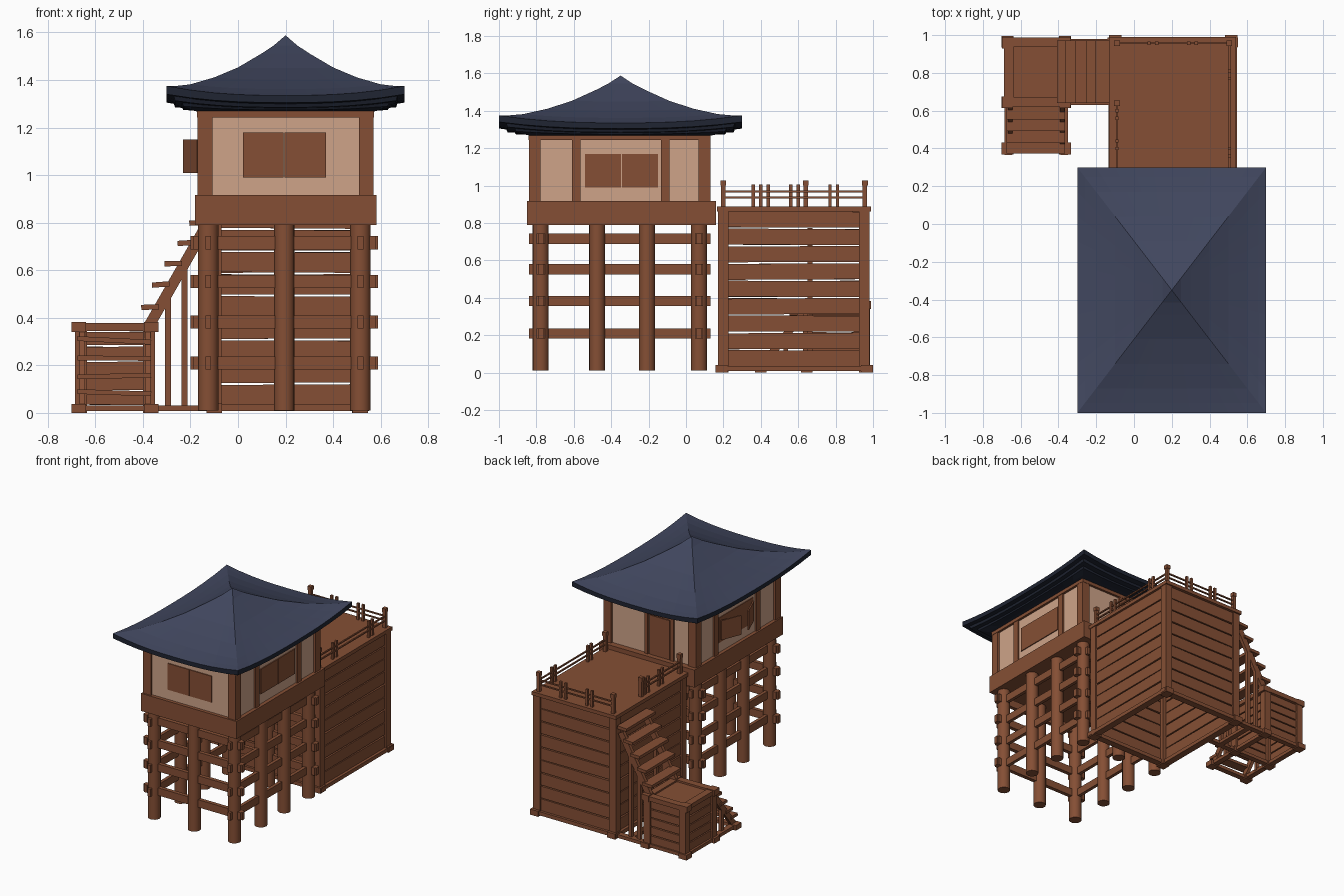
import bpy, bmesh, math, random
from mathutils import Matrix, Vector

random.seed(4)


def material(name, rgb):
    m = bpy.data.materials.new(name)
    m.diffuse_color = (*rgb, 1)
    return m


WOOD = material("brown wood", (0.235, 0.078, 0.035))
PLASTER = material("pale plaster", (0.62, 0.37, 0.25))
SLATE = material("slate blue roof", (0.052, 0.062, 0.112))
DARK = material("dark eaves", (0.014, 0.018, 0.032))


def finish(name, bm, *mats):
    bmesh.ops.recalc_face_normals(bm, faces=bm.faces)
    me = bpy.data.meshes.new(name)
    bm.to_mesh(me)
    bm.free()
    for m in mats:
        me.materials.append(m)
    ob = bpy.data.objects.new(name, me)
    bpy.context.collection.objects.link(ob)
    return ob


def boxes(name, items, mat=WOOD):
    """Each item: x0, x1, y0, y1, z0, z1 and optionally axis, angle."""
    bm = bmesh.new()
    for it in items:
        x0, x1, y0, y1, z0, z1 = it[:6]
        rot = Matrix.Rotation(it[7], 4, it[6]) if len(it) > 6 else Matrix()
        mid = Vector((x0 + x1, y0 + y1, z0 + z1)) / 2
        bmesh.ops.create_cube(bm, size=1, matrix=Matrix.Translation(mid) @ rot
                              @ Matrix.Diagonal((x1 - x0, y1 - y0, z1 - z0, 1)))
    return finish(name, bm, mat)


def post(x, y, z0, z1, w):
    return (x - w / 2, x + w / 2, y - w / 2, y + w / 2, z0, z1)


def plank_walls(x0, x1, y0, y1, z0, z1, n, t=0.02, tilt=0.008):
    """Four walls of slightly crooked horizontal planks."""
    out, p = [], (z1 - z0) / n
    for i in range(n):
        a, b = z0 + i * p + 0.004, z0 + (i + 1) * p - 0.004
        r = lambda: random.uniform(-tilt, tilt)
        for y in (y0, y1 - t):
            out.append((x0, x1, y, y + t, a, b, 'Y', r()))
        for x in (x0, x1 - t):
            out.append((x, x + t, y0, y1, a, b, 'X', r()))
    return out


# --- Roof: rings of (scale, mid height, corner lift), shared centre
CX, CY, HX, HY, N = 0.2, -0.35, 0.5, 0.65, 10
rings = [(0.1, 1.545, 0), (0.2, 1.512, 0), (0.4, 1.45, 0.003), (0.6, 1.402, 0.009),
         (0.8, 1.362, 0.02), (0.92, 1.345, 0.03), (1, 1.335, 0.04),
         (1, 1.305, 0.035), (0.94, 1.3, 0.033), (0.93, 1.285, 0.028),
         (0.87, 1.283, 0.022), (0.86, 1.274, 0.016), (0.78, 1.272, 0.0), (0.7, 1.262, 0)]
bm = bmesh.new()
loops = []
for s, z, lift in rings:
    ring = []
    for cx, cy, dx, dy in ((-1, -1, 1, 0), (1, -1, 0, 1), (1, 1, -1, 0), (-1, 1, 0, -1)):
        for k in range(N):
            u = 2 * k / N
            up = lift * abs(u - 1) ** 2.5
            ring.append(bm.verts.new((CX + HX * s * (cx + dx * u),
                                      CY + HY * s * (cy + dy * u), z + up)))
    loops.append(ring)
apex = bm.verts.new((CX, CY, 1.588))
M = 4 * N
for k in range(M):
    bm.faces.new((apex, loops[0][k], loops[0][(k + 1) % M]))
for i in range(len(loops) - 1):
    for k in range(M):
        f = bm.faces.new((loops[i][k], loops[i + 1][k],
                          loops[i + 1][(k + 1) % M], loops[i][(k + 1) % M]))
        f.material_index = 1 if i >= 6 else 0
bm.faces.new(loops[-1]).material_index = 1
finish("curved_roof", bm, SLATE, DARK)

# --- Cabin walls, posts, beams
boxes("cabin_walls", [(-0.155, 0.555, -0.825, 0.115, 0.91, 1.27)], PLASTER)
frame = [(x, x + 0.062, y, y + 0.062, 0.91, 1.27) for x in (-0.17, 0.508) for y in (-0.84, 0.068)]
frame += [(x, x + 0.035, y, y + 0.045, 0.91, 1.26)
          for x in (-0.168, 0.533) for y in (-0.61, -0.133)]
frame += [(-0.17, 0.57, y, y + 0.04, 1.243, 1.272) for y in (-0.842, 0.092)]
frame += [(x, x + 0.04, -0.84, 0.13, 1.243, 1.272) for x in (-0.172, 0.532)]
boxes("cabin_frame", frame)
boxes("cabin_floor", [(-0.18, 0.582, -0.85, 0.16, 0.79, 0.917)])

# --- Window shutters and door
boxes("front_shutters", [(0.02, 0.192, -0.832, -0.82, 0.99, 1.18),
                         (0.195, 0.37, -0.832, -0.82, 0.99, 1.18)])
boxes("right_shutters", [(0.55, 0.562, -0.54, -0.347, 0.99, 1.17),
                         (0.55, 0.562, -0.343, -0.15, 0.99, 1.17)])
boxes("left_window", [(-0.16, -0.154, -0.54, -0.15, 0.99, 1.17)])
boxes("left_open_shutters", [(-0.202, -0.192, -0.535, -0.38, 1.01, 1.15, 'Z', 0.38),
                             (-0.202, -0.192, -0.31, -0.155, 1.01, 1.15, 'Z', -0.38)])
boxes("back_door", [(0.045, 0.205, 0.11, 0.124, 0.91, 1.2), (0.215, 0.24, 0.11, 0.13, 0.91, 1.25),
                    (0.01, 0.035, 0.11, 0.13, 0.91, 1.25), (0.01, 0.24, 0.11, 0.128, 1.205, 1.25)])

# --- Round stilts around the edge and the beams passing through them
XS, YS = (-0.125, 0.195, 0.515), (-0.777, -0.475, -0.208, 0.07)
bm = bmesh.new()
for x in XS:
    for y in YS:
        if x == XS[1] and y in YS[1:3]:
            continue
        bmesh.ops.create_cone(bm, cap_ends=True, segments=16, radius1=0.043, radius2=0.043,
                              depth=0.785, matrix=Matrix.Translation((x, y, 0.4025)))
stilts = finish("round_stilts", bm, WOOD)
bpy.context.view_layer.objects.active = stilts
stilts.select_set(True)
bpy.ops.object.shade_smooth_by_angle()
beams, wedges = [], []
for z in (0.182, 0.355, 0.525, 0.688):
    beams += [(-0.2, 0.588, y - 0.014, y + 0.014, z, z + 0.055) for y in (YS[0], YS[3])]
    beams += [(x - 0.012, x + 0.012, -0.84, 0.13, z, z + 0.055) for x in (XS[0], XS[2])]
    for y in (YS[0], YS[3]):
        wedges += [(x - 0.012, x + 0.012, y - 0.022, y + 0.022, z, z + 0.055)
                   for x in (-0.178, 0.566)]
boxes("cross_beams", beams)
boxes("beam_wedges", wedges)

# --- Deck behind the cabin
boxes("deck_top", [(-0.132, 0.54, 0.165, 0.99, 0.862, 0.888)])
boxes("deck_posts", [(x, x + 0.055, y, y + 0.055, 0.0, 0.87)
                     for x in (-0.125, 0.48) for y in (0.172, 0.925)])
boxes("deck_planks", plank_walls(-0.115, 0.525, 0.182, 0.97, 0.03, 0.865, 9))
boxes("deck_sills", [(-0.14, 0.55, y, y + 0.05, 0.008, 0.035) for y in (0.165, 0.938)]
      + [(x, x + 0.05, 0.165, 0.988, 0.008, 0.035) for x in (-0.135, 0.495)]
      + [post(x, y, 0.0, 0.04, 0.065) for x in (-0.1, 0.515) for y in (0.19, 0.967)])

# --- Railing: tall posts, pairs of short balusters, two thin rails
tall = ((-0.09, 0.2), (-0.09, 0.64), (-0.09, 0.957), (0.505, 0.957), (0.505, 0.2))
short = [(0.505, y) for y in (0.36, 0.40, 0.77, 0.81)]
short += [(x, 0.957) for x in (0.08, 0.12, 0.29, 0.33)]
short += [(-0.09, y) for y in (0.40, 0.44, 0.56, 0.60)]
rail = [post(x, y, 0.88, 1.02, 0.024) for x, y in tall]
rail += [post(x, y, 1.0, 1.028, 0.03) for x, y in tall]
rail += [post(x, y, 0.88, 1.005, 0.017) for x, y in short]
for z in (0.932, 0.964):
    rail += [(0.5, 0.51, 0.2, 0.957, z, z + 0.009), (-0.095, -0.085, 0.2, 0.64, z, z + 0.009),
             (-0.09, 0.505, 0.952, 0.962, z, z + 0.009)]
boxes("deck_railing", rail)

# --- Landing box
LX, LY = (-0.66, -0.375), (0.65, 0.96)
boxes("landing_posts", [post(x, y, 0, 0.35, 0.05) for x in LX for y in LY])
boxes("landing_planks", plank_walls(-0.672, -0.363, 0.638, 0.972, 0.03, 0.345, 5, 0.015, 0.015))
boxes("landing_top", [(-0.65, -0.38, 0.64, 0.97, 0.345, 0.365)])
boxes("landing_rim", [(-0.69, -0.345, y, y + 0.05, 0.345, 0.378) for y in (0.622, 0.938)]
      + [(x, x + 0.05, 0.622, 0.988, 0.345, 0.376) for x in (-0.688, -0.397)]
      + [post(x, y, 0.34, 0.382, 0.06) for x in (-0.67, -0.365) for y in (0.645, 0.96)])

# --- Ground frame below landing and stairs
boxes("ground_frame", [(-0.7, -0.1, y - 0.02, y + 0.02, 0.008, 0.032) for y in LY]
      + [(x - 0.02, x + 0.02, 0.365, 0.99, 0.008, 0.032) for x in (-0.665, -0.37)]
      + [(-0.68, -0.35, 0.38, 0.42, 0.008, 0.032), (-0.245, -0.205, 0.64, 0.97, 0.008, 0.03)]
      + [post(x, y, 0, 0.037, 0.062) for x in (-0.67, -0.365) for y in (0.4, 0.645, 0.965)])

# --- Upper flight, climbing towards +x
a = math.atan2(0.42, 0.24)
L = math.hypot(0.42, 0.24)
boxes("upper_stringers", [(-0.268 - L / 2, -0.268 + L / 2, y, y + 0.025, 0.53, 0.575, 'Y', -a)
                          for y in (0.65, 0.935)])
boxes("upper_supports", [(x - 0.013, x + 0.013, y, y + 0.025, 0.02, z)
                         for x, z in ((-0.295, 0.52), (-0.225, 0.63)) for y in (0.65, 0.935)])
boxes("upper_treads", [(x - 0.037, x + 0.037, 0.64, 0.972, z - 0.011, z + 0.011, 'Y',
                        random.uniform(-0.1, 0.03))
                       for x, z in ((-0.37, 0.445), (-0.325, 0.54), (-0.272, 0.628),
                                    (-0.217, 0.715), (-0.168, 0.8))])

# --- Lower flight, descending towards the front
a = math.atan2(0.32, 0.25)
L = math.hypot(0.32, 0.25)
boxes("lower_stringers", [(x - 0.012, x + 0.012, 0.515 - L / 2, 0.515 + L / 2, 0.155, 0.195, 'X', a)
                          for x in (-0.655, -0.38)])
boxes("lower_supports", [(x - 0.012, x + 0.012, 0.52, 0.545, 0.02, 0.19) for x in (-0.655, -0.38)])
boxes("lower_treads", [(-0.675, -0.365, y - 0.037, y + 0.037, z - 0.01, z + 0.01, 'Y',
                        random.uniform(-0.06, 0.06))
                       for y, z in ((0.41, 0.085), (0.465, 0.155), (0.53, 0.23), (0.59, 0.305))])
